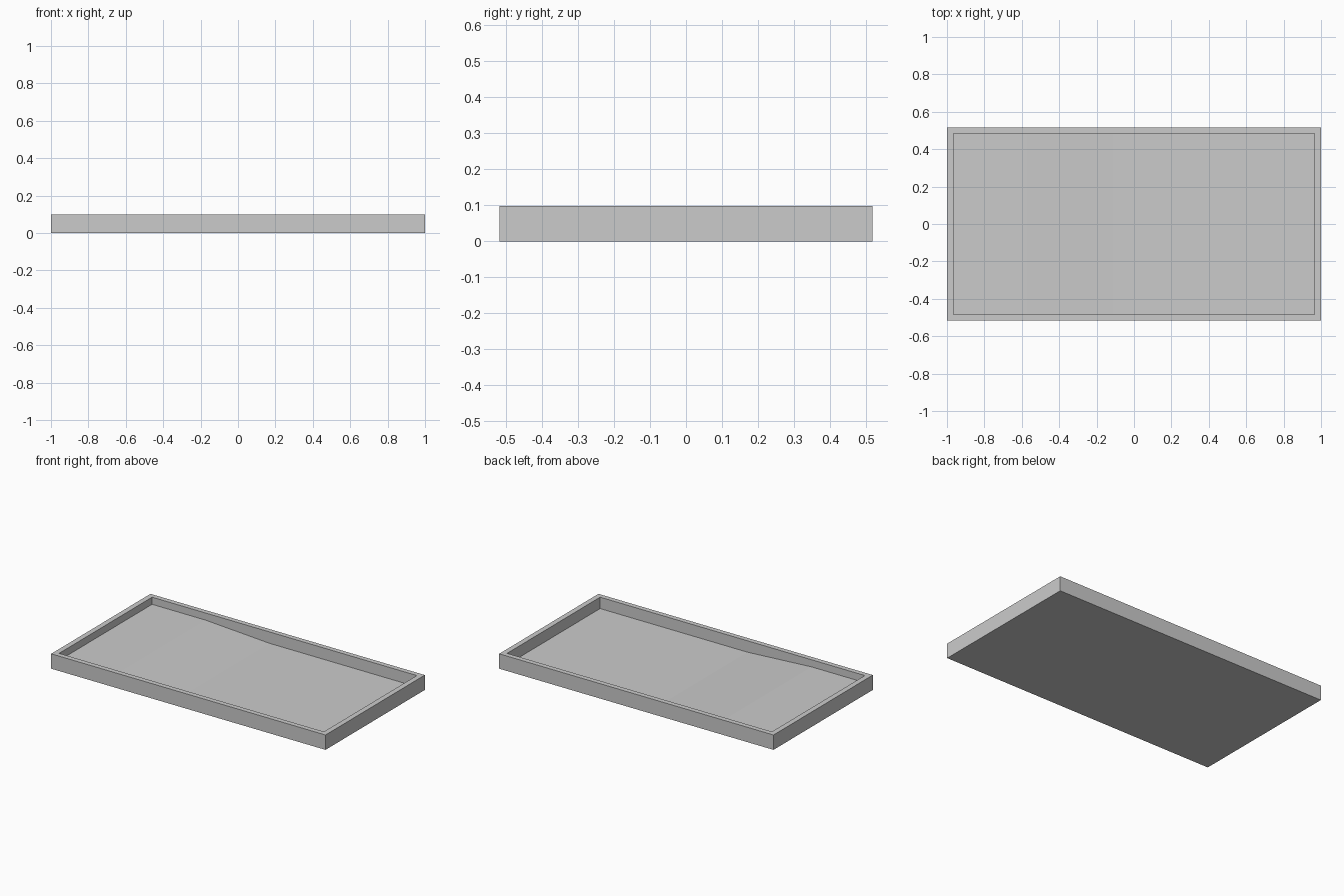
import bpy, bmesh

if "Cube" in bpy.data.objects:
    bpy.data.objects.remove(bpy.data.objects["Cube"])

HX, HY, H = 1.0, 0.517, 0.098      # outer half sizes and height
IX, IY = 0.965, 0.484              # inner half sizes
# floor profile along x: shallow end, gentle slope, deep end
FLOOR = [(-IX, 0.051), (-0.575, 0.051), (-0.11, 0.023), (IX, 0.023)]

bm = bmesh.new()


def ring(hx, hy, z):
    return [bm.verts.new((x * hx, y * hy, z)) for x, y in ((-1, -1), (1, -1), (1, 1), (-1, 1))]


# outer walls, underside and flat rim
base, top, lip = ring(HX, HY, 0), ring(HX, HY, H), ring(IX, IY, H)
bm.faces.new(base[::-1])
for i in range(4):
    j = (i + 1) % 4
    bm.faces.new((base[i], base[j], top[j], top[i]))
    bm.faces.new((top[i], top[j], lip[j], lip[i]))

# basin floor strips
front = [bm.verts.new((x, -IY, z)) for x, z in FLOOR]
back = [bm.verts.new((x, IY, z)) for x, z in FLOOR]
for i in range(len(FLOOR) - 1):
    bm.faces.new((front[i], front[i + 1], back[i + 1], back[i]))

# inner walls
bm.faces.new([lip[0], lip[1]] + front[::-1])
bm.faces.new([lip[2], lip[3]] + back)
bm.faces.new((lip[3], lip[0], front[0], back[0]))
bm.faces.new((lip[1], lip[2], back[-1], front[-1]))
bmesh.ops.recalc_face_normals(bm, faces=bm.faces)

mesh = bpy.data.meshes.new("pool_basin")
bm.to_mesh(mesh)
bm.free()
bpy.context.collection.objects.link(bpy.data.objects.new("pool_basin", mesh))
